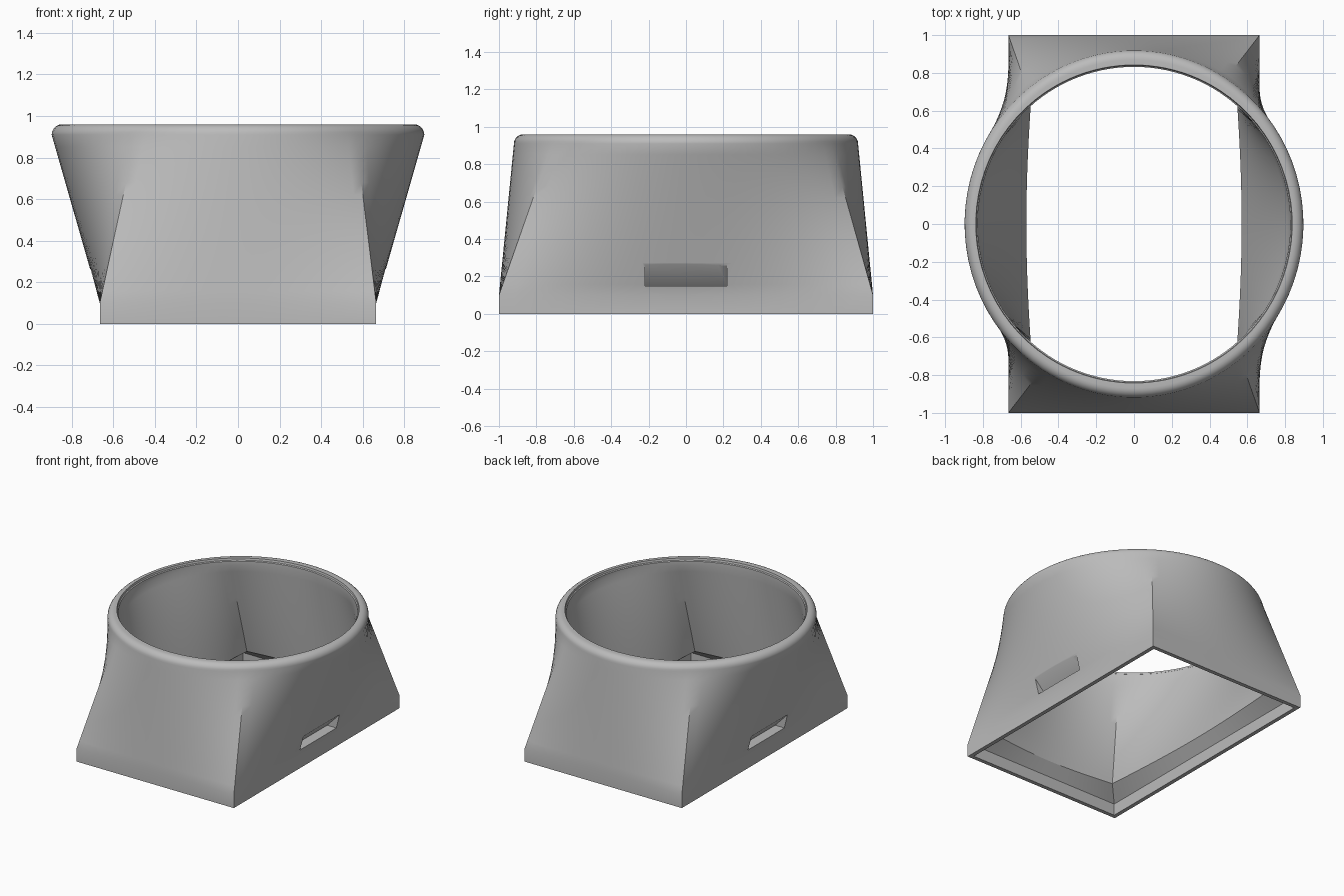
import bpy
import bmesh
from math import sin, cos, pi, radians

if "Cube" in bpy.data.objects:
    bpy.data.objects.remove(bpy.data.objects["Cube"], do_unlink=True)

SEG = 24                                  # segments per side
# Where the four base corners meet the round rim
CORNERS = [radians(a) for a in (-51, 57, 129, 237, 309)]
SIGNS = [(1, -1), (1, 1), (-1, 1), (-1, -1), (1, -1)]


def rectangle(hx, hy, z, bow=0.0):
    """Ring round a rectangle whose sides may bow outward."""
    ring = []
    for (ax, ay), (bx, by) in zip(SIGNS, SIGNS[1:]):
        for i in range(SEG):
            t = i / SEG
            bulge = bow * sin(pi * t)
            x, y = ax + (bx - ax) * t, ay + (by - ay) * t
            ring.append((x * (hx + (bulge if ax == bx else 0)),
                         y * (hy + (bulge if ay == by else 0)), z))
    return ring


def ellipse(rx, ry, z):
    """Ring round an ellipse, matched point for point to the rectangle."""
    ring = []
    for a, b in zip(CORNERS, CORNERS[1:]):
        for i in range(SEG):
            t = a + (b - a) * i / SEG
            ring.append((rx * cos(t), ry * sin(t), z))
    return ring


def blend(start, end, steps):
    """Rings strictly between two rings."""
    return [[tuple(p + (q - p) * k / steps for p, q in zip(u, v))
             for u, v in zip(start, end)] for k in range(1, steps)]


def make_object(name, bm, material=None):
    bmesh.ops.recalc_face_normals(bm, faces=bm.faces)
    mesh = bpy.data.meshes.new(name)
    bm.to_mesh(mesh)
    bm.free()
    obj = bpy.data.objects.new(name, mesh)
    bpy.context.collection.objects.link(obj)
    if material:
        mesh.materials.append(material)
    return obj


grey = bpy.data.materials.new("neutral grey")
grey.use_nodes = True
grey.diffuse_color = (0.5, 0.5, 0.5, 1)
grey.node_tree.nodes["Principled BSDF"].inputs["Base Color"].default_value = (0.5, 0.5, 0.5, 1)

# Outer skin: straight skirt, loft to the round mouth, rolled rim
skirt = rectangle(0.665, 1.0, 0.1)
mouth = ellipse(0.897, 0.92, 0.91)
rings = [rectangle(0.665, 1.0, 0), skirt] + blend(skirt, mouth, 14) + [mouth]
R = 0.05
for k in range(1, 7):
    a = k * pi / 12
    inset = R * (1 - cos(a))
    rings.append(ellipse(0.897 - inset, 0.92 - inset, 0.91 + R * sin(a)))

# Inner skin: throat, loft to the chamfered seat, socket in the base
throat = ellipse(0.828, 0.832, 0.91)
seat = rectangle(0.53, 0.865, 0.166, 0.04)
rings += [ellipse(0.838, 0.842, 0.96), ellipse(0.835, 0.839, 0.945),
          ellipse(0.828, 0.832, 0.94), throat]
rings += blend(throat, seat, 14) + [seat]
rings += [rectangle(0.635, 0.97, 0.088), rectangle(0.635, 0.97, 0)]

bm = bmesh.new()
loops = [[bm.verts.new(p) for p in ring] for ring in rings]
for low, high in zip(loops, loops[1:] + loops[:1]):
    for i in range(len(low)):
        j = (i + 1) % len(low)
        bm.faces.new((low[i], low[j], high[j], high[i]))
body = make_object("adapter_shell", bm, grey)

# Wedge-shaped finger notches in both long sides
for side, label in ((1, "left"), (-1, "right")):
    bm = bmesh.new()
    profile = [(0.60, 0.15), (0.80, 0.15), (0.80, 0.357)]
    face = bm.faces.new([bm.verts.new((side * x, -0.22, z)) for x, z in profile])
    ext = bmesh.ops.extrude_face_region(bm, geom=[face])
    moved = [v for v in ext["geom"] if isinstance(v, bmesh.types.BMVert)]
    bmesh.ops.translate(bm, verts=moved, vec=(0, 0.44, 0))
    cutter = make_object(label + "_notch_cutter", bm)
    cutter.hide_render = True
    cutter.hide_set(True)
    cut = body.modifiers.new(label + "_notch", "BOOLEAN")
    cut.operation = "DIFFERENCE"
    cut.solver = "EXACT"
    cut.object = cutter

# Bake the notches, then smooth the loft while keeping the creases
bpy.ops.object.select_all(action="DESELECT")
bpy.context.view_layer.objects.active = body
body.select_set(True)
for name in [m.name for m in body.modifiers]:
    bpy.ops.object.modifier_apply(modifier=name)
for helper in [o for o in bpy.data.objects if o.name.endswith("_notch_cutter")]:
    bpy.data.objects.remove(helper, do_unlink=True)
bpy.ops.object.shade_smooth_by_angle(angle=radians(30))
